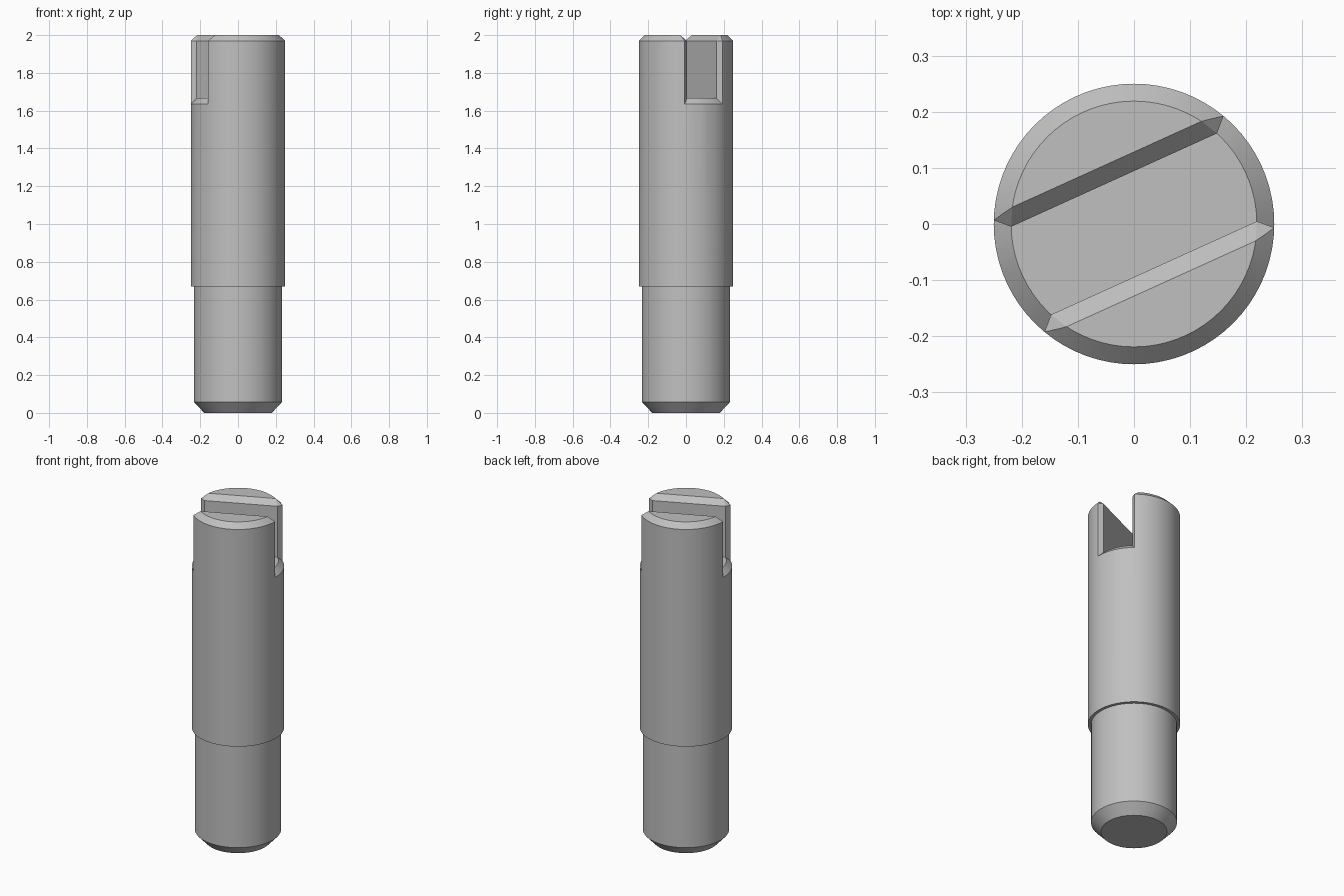
import bpy, bmesh, math
from mathutils import Vector, Matrix

cube = bpy.data.objects.get("Cube")
if cube:
    bpy.data.objects.remove(cube)

ANGLE = math.radians(24.4)   # slot direction
R, CH = 0.25, 0.031          # head radius, edge chamfer
HALF = 0.086                 # half width of the slot
TOP, FLOOR = 2.0, 1.666
SEG = 72


def add_object(name, bm):
    bmesh.ops.recalc_face_normals(bm, faces=bm.faces[:])
    mesh = bpy.data.meshes.new(name)
    bm.to_mesh(mesh)
    bm.free()
    obj = bpy.data.objects.new(name, mesh)
    bpy.context.collection.objects.link(obj)
    return obj


def lathe(name, profile):
    """Closed solid of revolution from (radius, height) points."""
    bm = bmesh.new()
    rings = [[bm.verts.new((r * math.cos(math.tau * i / SEG),
                            r * math.sin(math.tau * i / SEG), z))
              for i in range(SEG)] for r, z in profile]
    for a, b in zip(rings, rings[1:]):
        for i in range(SEG):
            j = (i + 1) % SEG
            bm.faces.new((a[i], a[j], b[j], b[i]))
    bm.faces.new(rings[0][::-1])
    bm.faces.new(rings[-1])
    return add_object(name, bm)


def trim(bm, point, normal):
    """Cut away everything on the normal side and close the hole."""
    geom = bm.verts[:] + bm.edges[:] + bm.faces[:]
    cut = bmesh.ops.bisect_plane(bm, geom=geom, plane_co=point,
                                 plane_no=normal, clear_outer=True)
    edges = [e for e in cut["geom_cut"] if isinstance(e, bmesh.types.BMEdge)]
    if edges:
        bmesh.ops.contextual_create(bm, geom=edges)


def prong_block(name, turn):
    """Convex block holding one prong, with its wall, top and end chamfers."""
    bm = bmesh.new()
    bmesh.ops.create_cube(bm, size=1)
    bmesh.ops.translate(bm, verts=bm.verts, vec=(0, 0.5, TOP))
    inner = math.sqrt((R - CH) ** 2 - HALF ** 2)
    top_z = TOP - CH
    trim(bm, (0, HALF, 0), (0, -1, 0))
    trim(bm, (0, HALF, top_z), (0, -1, 1))
    # point where the end chamfer meets the round side
    gap = inner - HALF
    outer = (math.sqrt(2 * R * R - gap * gap) - gap) / 2
    rim = HALF + CH
    rim_u = math.sqrt((R - CH) ** 2 - rim ** 2)
    for s in (1, -1):
        trim(bm, (s * inner, HALF, 0), (s, -1, 0))
        a = Vector((s * (outer + gap), outer, top_z))
        b = Vector((s * rim_u, rim, TOP))
        c = Vector((s * inner, HALF, top_z))
        n = (b - a).cross(c - a)
        if n.z < 0:
            n.negate()
        trim(bm, c, n)
    bm.transform(Matrix.Rotation(ANGLE + turn, 4, 'Z'))
    return add_object(name, bm)


def subtract(target, cutter):
    mod = target.modifiers.new("cut", 'BOOLEAN')
    mod.operation = 'DIFFERENCE'
    mod.solver = 'EXACT'
    mod.object = cutter
    bpy.context.view_layer.objects.active = target
    bpy.ops.object.modifier_apply(modifier=mod.name)
    bpy.data.objects.remove(cutter)


# Stepped pin with chamfered ends
pin = lathe("slotted_pin", [(0.179, 0), (0.233, 0.058), (0.233, 0.67),
                            (R, 0.67), (R, TOP - CH), (R - CH, TOP)])

# Slot: round block with a coned floor edge, minus the two prongs
spread = 0.1
slot = lathe("slot_cutter", [(R - CH, FLOOR), (R - CH + spread, FLOOR - spread),
                             (R - CH + spread, TOP + 0.2)])
for k in range(2):
    subtract(slot, prong_block("prong_block", k * math.pi))
subtract(pin, slot)

# Plain grey metal
grey = bpy.data.materials.new("grey_metal")
grey.use_nodes = True
colour = (0.53, 0.53, 0.53, 1)
grey.diffuse_color = colour
grey.node_tree.nodes["Principled BSDF"].inputs["Base Color"].default_value = colour
pin.data.materials.clear()
pin.data.materials.append(grey)
for poly in pin.data.polygons:
    poly.material_index = 0

bpy.ops.object.select_all(action='DESELECT')
pin.select_set(True)
bpy.context.view_layer.objects.active = pin
bpy.ops.object.shade_smooth_by_angle(angle=math.radians(25))
